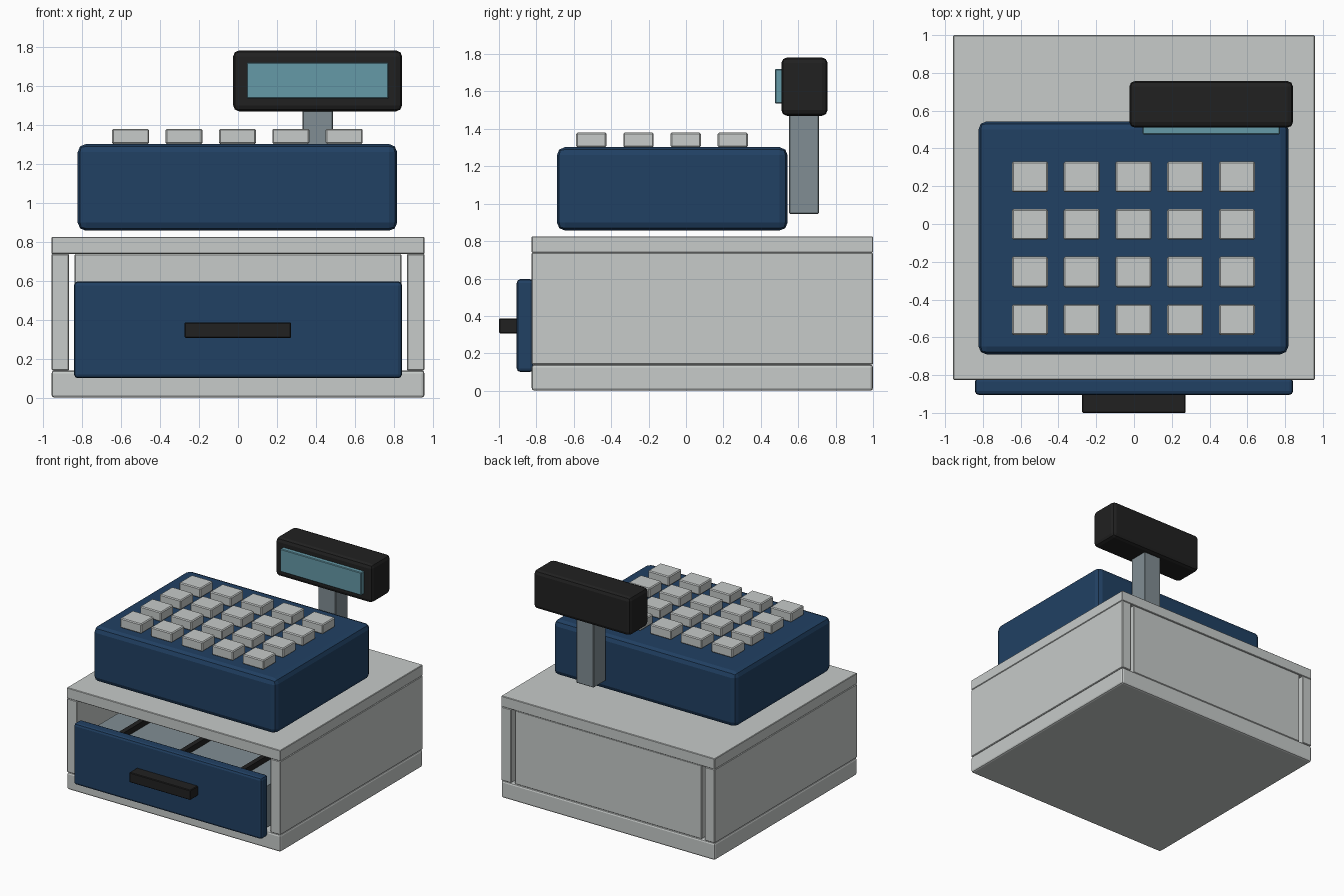
import bpy

if "Cube" in bpy.data.objects:
    bpy.data.objects.remove(bpy.data.objects["Cube"])


def material(name, rgb):
    m = bpy.data.materials.new(name)
    m.diffuse_color = (*rgb, 1.0)
    m.use_nodes = True
    m.node_tree.nodes["Principled BSDF"].inputs["Base Color"].default_value = m.diffuse_color
    return m


GREY = material("light grey", (0.57, 0.595, 0.585))
BLUE = material("navy blue", (0.015, 0.052, 0.125))
BLACK = material("black", (0.015, 0.015, 0.015))
STEEL = material("steel grey", (0.22, 0.27, 0.295))
GLASS = material("screen teal", (0.13, 0.32, 0.39))


def box(name, x, y, z, mat, bevel=0.0, segments=2):
    """Box from (min, max) ranges on each axis, with rounded edges."""
    ranges = (x, y, z)
    bpy.ops.mesh.primitive_cube_add(size=1, location=[(a + b) / 2 for a, b in ranges])
    ob = bpy.context.object
    ob.name = name
    ob.scale = [b - a for a, b in ranges]
    bpy.ops.object.transform_apply(location=False, rotation=False, scale=True)
    ob.data.materials.append(mat)
    if bevel:
        mod = ob.modifiers.new("rounded edges", "BEVEL")
        mod.width = bevel
        mod.segments = segments
    return ob


# Cabinet
DEPTH = (-0.825, 1.0)
box("cabinet_base", (-0.957, 0.957), DEPTH, (0, 0.14), GREY, 0.015)
box("cabinet_top", (-0.957, 0.957), DEPTH, (0.738, 0.825), GREY, 0.004, 1)
for side, label in ((-1, "left"), (1, "right")):
    box("cabinet_side_" + label, sorted((side * 0.867, side * 0.957)), DEPTH,
        (0.14, 0.738), GREY, 0.005, 1)
box("cabinet_back", (-0.838, 0.838), (0.91, 0.995), (0.14, 0.738), GREY, 0.005, 1)

# Open drawer with dividers and handle
box("drawer_front", (-0.842, 0.842), (-0.905, -0.815), (0.1, 0.597), BLUE, 0.02)
box("drawer_tray", (-0.81, 0.81), (-0.815, 0.75), (0.15, 0.485), STEEL)
for i in range(3):
    cx = (i - 1) * 0.545
    box("drawer_divider", (cx - 0.02, cx + 0.02), (-0.815, 0.73), (0.48, 0.53), BLACK)
box("drawer_handle", (-0.275, 0.273), (-1.0, -0.9), (0.307, 0.387), BLACK, 0.005, 1)

# Register body
box("register_body", (-0.823, 0.817), (-0.69, 0.543), (0.857, 1.302), BLUE, 0.042)

# Keys in five columns and four rows
for col in range(5):
    for row in range(4):
        cx = -0.003 + (col - 2) * 0.274
        cy = 0.25 - row * 0.252
        box("key", (cx - 0.095, cx + 0.095), (cy - 0.081, cy + 0.081),
            (1.302, 1.38), GREY, 0.007, 1)

# Customer display on its post
box("display_post", (0.33, 0.487), (0.552, 0.71), (0.945, 1.5), STEEL, 0.005, 1)
box("display_housing", (-0.025, 0.842), (0.51, 0.757), (1.47, 1.782), BLACK, 0.03)
box("display_screen", (0.045, 0.772), (0.475, 0.52), (1.535, 1.72), GLASS, 0.005, 1)
